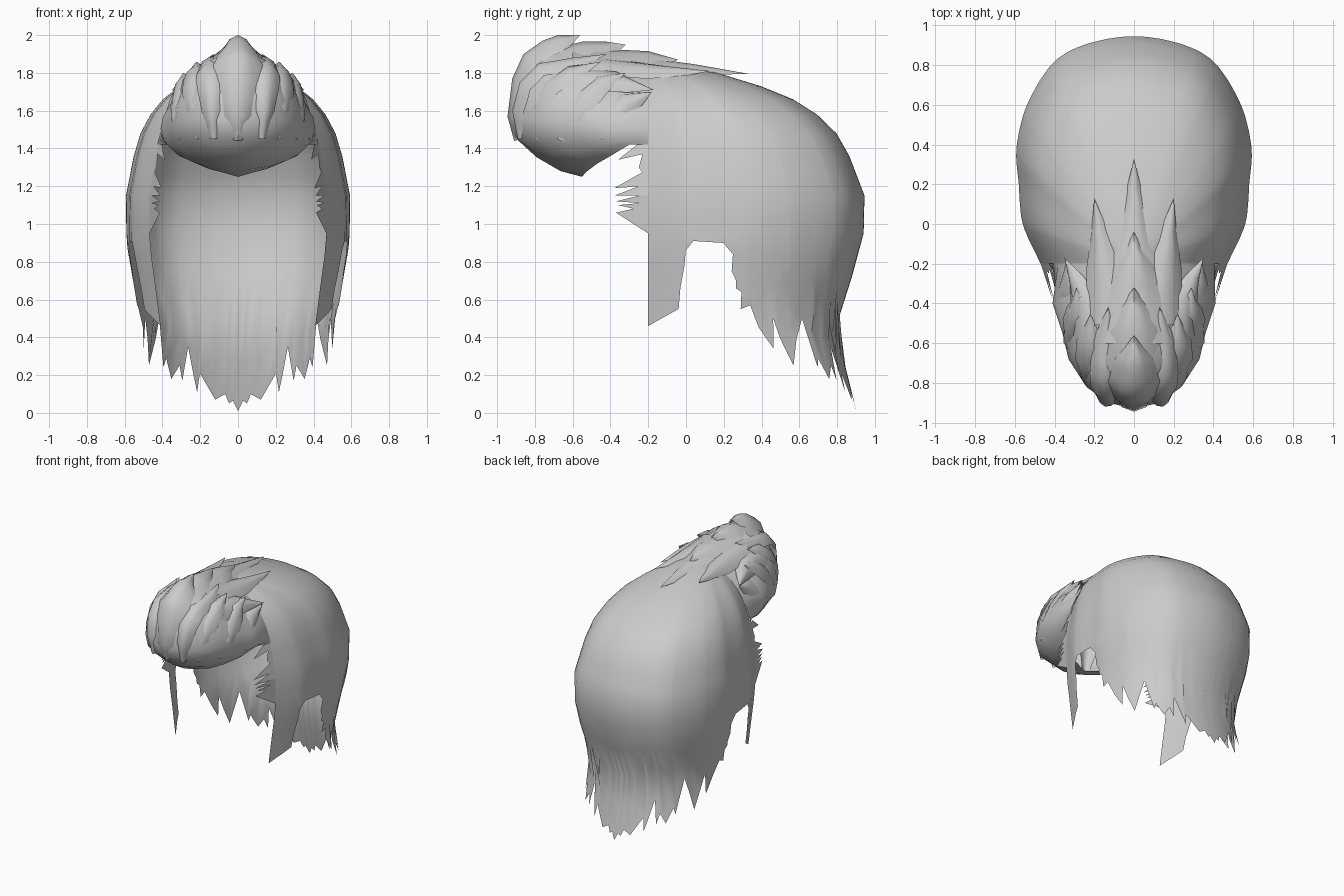
import bpy, math
from mathutils import Vector

if "Cube" in bpy.data.objects:
    bpy.data.objects.remove(bpy.data.objects["Cube"])

mat = bpy.data.materials.new("light_grey")
mat.diffuse_color = (0.6, 0.6, 0.6, 1)
mat.use_nodes = True
mat.node_tree.nodes["Principled BSDF"].inputs["Base Color"].default_value = mat.diffuse_color


def interp(pts, t):
    """Piecewise linear lookup: pts are (key, value) with rising keys."""
    if t <= pts[0][0]:
        return pts[0][1]
    for (a, p), (b, q) in zip(pts, pts[1:]):
        if t <= b:
            return p + (q - p) * ((t - a) / (b - a))
    return pts[-1][1]


def make(name, verts, faces, angle=60):
    me = bpy.data.meshes.new(name)
    me.from_pydata([tuple(v) for v in verts], [], faces)
    me.materials.append(mat)
    ob = bpy.data.objects.new(name, me)
    bpy.context.collection.objects.link(ob)
    bpy.context.view_layer.objects.active = ob
    ob.select_set(True)
    bpy.ops.object.shade_smooth_by_angle(angle=math.radians(angle))
    ob.select_set(False)
    return ob


def grid(name, columns, flip=False):
    """Skin a list of equally long point columns."""
    n = len(columns[0])
    verts = [p for c in columns for p in c]
    faces = []
    for i in range(len(columns) - 1):
        for j in range(n - 1):
            a, b = i * n + j, (i + 1) * n + j
            f = [a, a + 1, b + 1, b]
            faces.append(f[::-1] if flip else f)
    return make(name, verts, faces)


def mirrored(cols):
    """Continue half a set of columns (ending at x = 0) to the other side."""
    return cols + [[Vector((-p.x, p.y, p.z)) for p in c] for c in cols[-2::-1]]


# --- main shell: crown, sides and back with a ragged lower edge
outline = [Vector(p) for p in [
    (.47, -.2), (.56, 0), (.58, .2), (.59, .4), (.52, .64), (.345, .86), (0, .945)]]
profile = [(0, .965), (.3, .90), (.46, .87), (.68, .93), (.9, .995), (1.15, 1), (1.36, .93),
           (1.48, .87), (1.58, .78), (1.66, .67), (1.73, .52), (1.80, .32), (1.86, 0)]
edge = [(0, .46), (.9, .55), (.92, .66), (1, .78), (.99 + .02, .86), (1.2, .91), (2, .90),
        (2.3, .84), (2.33, .75), (2.5, .70), (2.52, .66), (2.7, .64), (2.75, .55), (3, .57),
        (3.6, .34), (3.63, .50), (4.02, .25), (4.35, .50), (4.6, .24), (4.66, .29),
        (4.85, .18), (5.02, .25), (5.1, .17), (5.17, .35), (5.37, .11), (5.4, .21),
        (5.6, .10), (5.65, .07), (5.8, .10), (5.86, .05), (5.92, .065), (6, .01)]
apex = Vector((0, -.2))
spline = [outline[0] * 2 - outline[1]] + outline + [Vector((-outline[5].x, outline[5].y))]


def outline_at(u):
    """Smooth curve through the plan outline."""
    i = min(int(u), 5)
    t = u - i
    a, b, c, d = spline[i:i + 4]
    return (b * 2 + (c - a) * t + (a * 2 - b * 5 + c * 4 - d) * t * t
            + (b * 3 - a - c * 3 + d) * t ** 3) / 2


def shell_point(u, z):
    p = apex + (outline_at(u) - apex) * interp(profile, z)
    return Vector((p.x, p.y, z))


cols = []
for u in sorted({e[0] for e in edge} | {.3, .6, 1.6, 3.3, 3.8, 4.2, 5.3}):
    zb = interp(edge, u)
    rows = [1.86, 1.83, 1.80, 1.73, 1.66, 1.58, 1.48, 1.36, 1.25, 1.15, 1.03, .95]
    rows += [.95 + (zb - .95) * k for k in (.25, .5, .75, 1)]
    cols.append([shell_point(u, z) for z in rows])
grid("hair_shell", mirrored(cols))

# --- rolled fringe: merges with the shell, bulges forward and curls underneath
# plan point, underside rim point, side slope amount, middle bump amount
fringe = [((.41, -.4), (.37, -.30, 1.42), .75, 0), ((.36, -.55), (.31, -.40, 1.36), .4, 0),
          ((.33, -.68), (.22, -.47, 1.32), .15, .15), ((.24, -.82), (.15, -.51, 1.29), 0, .4),
          ((.13, -.90), (.07, -.535, 1.27), 0, .8), ((0, -.93), (0, -.55, 1.25), 0, 1)]
pole = Vector((0, -.21))
base = [(0, 1.865, 0, 0), (.3, 1.86, .05, .06), (.55, 1.83, .09, .11), (.75, 1.79, .12, .13),
        (.88, 1.73, .13, .11), (.97, 1.64, .10, .05), (1, 1.55, .06, 0), (.97, 1.46, 0, 0)]
first = [Vector((x.x * 1.01, -.2, x.z)) for x in
         (shell_point(0, z) for z in (1.86, 1.83, 1.78, 1.72, 1.66, 1.60, 1.55, 1.50,
                                      1.48, 1.45, 1.42))]
cols = [first]
for o, rim, slope, bump in fringe:
    o, rim = Vector(o), Vector(rim)
    col = []
    for f, z, s, b in base:
        p = pole + (o - pole) * f
        col.append(Vector((p.x, p.y, z - slope * s + bump * b)))
    start = col[-1].copy()
    for t in (.33, .68, 1):
        p = start.lerp(rim, t)
        p.z -= .17 * t * (1 - t) * (1 - slope)
        col.append(p)
    cols.append(col)
grid("fringe_roll", mirrored(cols), flip=True)


# --- tapered locks: arched strips that lie on the surface
def lock(name, pts, widths, height=.05, both=True):
    core = Vector((0, -.35, 1.4))
    pts = [Vector(p) for p in pts]
    cols = []
    n = len(pts) - 1
    for k in range(2 * n + 1):
        i, half = divmod(k, 2)
        p, w = pts[i], widths[i]
        t = pts[min(i + 1, n)] - pts[max(i - 1, 0)]
        if half:
            t = pts[i + 1] - pts[i]
            p, w = (pts[i] + pts[i + 1]) / 2, (widths[i] + widths[i + 1]) / 2
        t.normalize()
        out = p - core
        out = (out - t * out.dot(t)).normalized()
        side = t.cross(out)
        drop = height * min(1, w / .06)
        cols.append([p + side * w * s - out * drop * s * s for s in (-1, -.5, 0, .5, 1)])
    grid(name, cols, flip=True)
    if both:
        grid(name + "_mirror", [[Vector((-p.x, p.y, p.z)) for p in c] for c in cols])


lock("front_center_lock", [(0, -.91, 1.44), (0, -.945, 1.57), (0, -.92, 1.77), (0, -.86, 1.90),
     (0, -.76, 1.97), (0, -.68, 2.0), (0, -.56, 2.0)],
     [.05, .12, .14, .13, .11, .09, 0], .09, both=False)
lock("crown_long_lock", [(0, -.5, 1.92), (0, -.2, 1.88), (0, .05, 1.845), (0, .33, 1.795)],
     [.14, .12, .07, 0], .05, both=False)
lock("crown_short_lock", [(0, -.6, 1.93), (0, -.4, 1.925), (0, -.2, 1.915), (0, -.04, 1.87)],
     [.19, .16, .10, 0], .07, both=False)
lock("crown_top_lock", [(0, -.75, 1.92), (0, -.55, 1.965), (0, -.42, 1.965), (0, -.32, 1.95)],
     [.16, .14, .09, 0], .09, both=False)
lock("crown_side_lock", [(.14, -.5, 1.88), (.17, -.2, 1.845), (.2, .13, 1.81)], [.13, .09, 0])
lock("crown_edge_lock", [(.24, -.6, 1.81), (.28, -.38, 1.79), (.35, -.17, 1.71)],
     [.11, .09, 0])
lock("front_inner_lock", [(.13, -.89, 1.45), (.145, -.92, 1.60), (.15, -.88, 1.75),
     (.16, -.78, 1.85), (.16, -.6, 1.88), (.13, -.42, 1.90)], [.02, .06, .08, .08, .07, 0])
lock("front_outer_lock", [(.22, -.81, 1.45), (.235, -.81, 1.62), (.235, -.74, 1.75),
     (.24, -.62, 1.83), (.22, -.45, 1.86)], [.03, .07, .09, .08, 0])
lock("temple_lock", [(.31, -.68, 1.45), (.335, -.63, 1.58), (.32, -.56, 1.69),
     (.31, -.46, 1.77), (.29, -.32, 1.80)], [.03, .08, .10, .08, 0])
lock("rear_temple_lock", [(.38, -.45, 1.45), (.395, -.42, 1.55), (.36, -.32, 1.66),
     (.34, -.18, 1.70)], [.03, .08, .09, 0])

# --- ragged wisps on the front edge of each side
teeth = [(-.26, 1.42, -.36, 1.34, 1.37), (-.23, 1.37, -.25, 1.30, 1.27),
         (-.22, 1.28, -.38, 1.19, 1.20), (-.25, 1.20, -.38, 1.15, 1.15),
         (-.25, 1.15, -.37, 1.12, 1.11), (-.25, 1.11, -.36, 1.10, 1.07),
         (-.24, 1.09, -.37, 1.06, .95)]


def wisp_point(y, z, s):
    return (s * (.47 * interp(profile, z) + (y + .2) * .33), y, z)


for s, label in ((1, "right"), (-1, "left")):
    verts, faces = [], []
    for yt, zt, y, z, zb in teeth:
        k = len(verts)
        verts += [wisp_point(-.195, zt, s), wisp_point(yt, zt, s), wisp_point(y, z, s),
                  wisp_point(-.23 if zb > 1 else -.2, zb, s), wisp_point(-.195, zb, s)]
        f = [k, k + 1, k + 2, k + 3, k + 4]
        faces.append(f if s > 0 else f[::-1])
    make("side_wisps_" + label, verts, faces)
